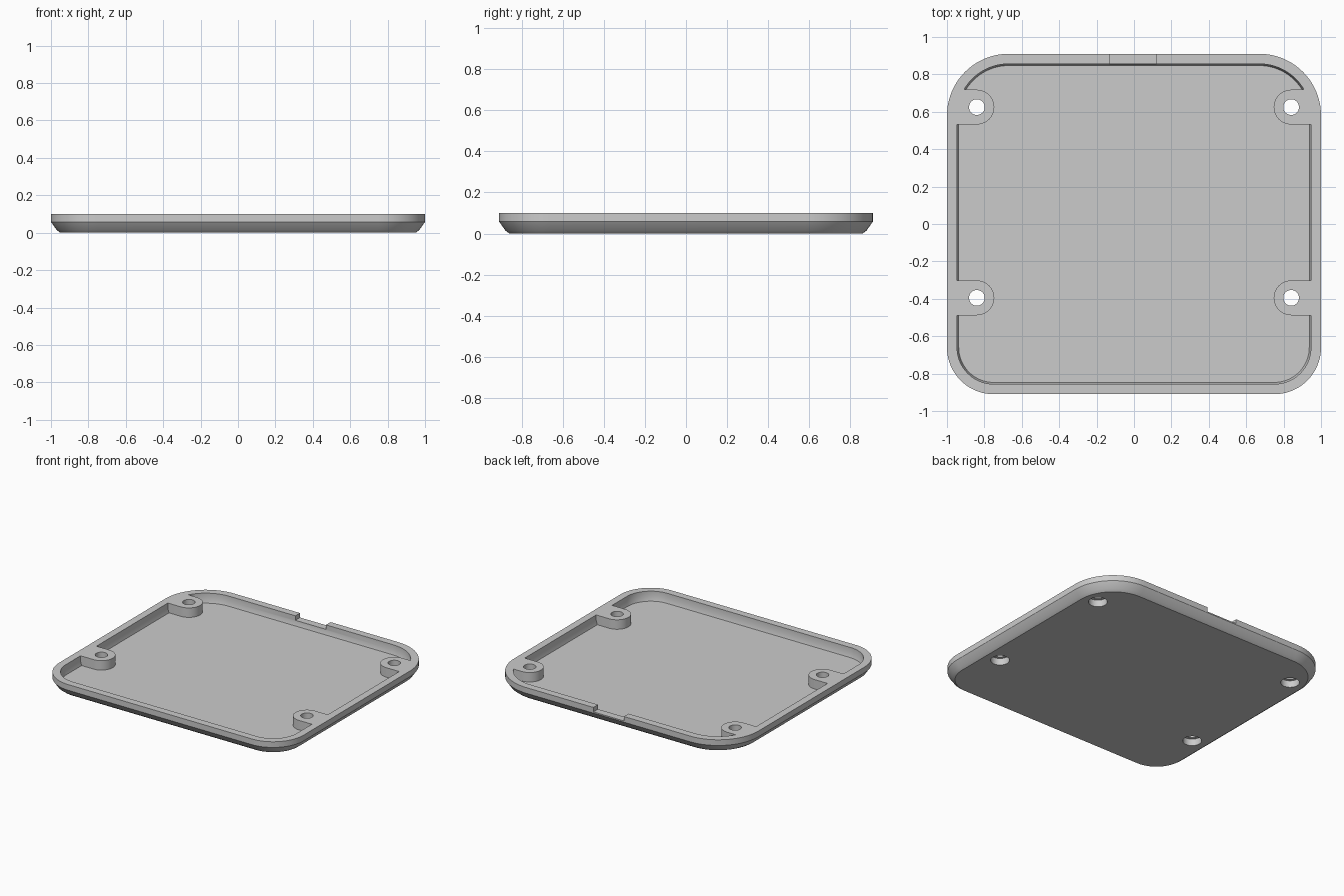
import bpy, bmesh, math

cube = bpy.data.objects.get("Cube")
if cube:
    bpy.data.objects.remove(cube, do_unlink=True)

grey = bpy.data.materials.new("plain grey")
grey.use_nodes = True
colour = (0.6, 0.6, 0.6, 1)
grey.diffuse_color = colour
grey.node_tree.nodes["Principled BSDF"].inputs["Base Color"].default_value = colour

HALF_X, HALF_Y, TOP = 1.0, 0.91, 0.1
BACK_R, FRONT_R = 0.33, 0.25
FLOOR = 0.03


def outline(inset, steps=20):
    """Rounded rectangle with wider corners at the back."""
    pts = []
    corners = [(1, 1, BACK_R), (-1, 1, BACK_R), (-1, -1, FRONT_R), (1, -1, FRONT_R)]
    for quarter, (sx, sy, r) in enumerate(corners):
        cx, cy = sx * (HALF_X - r), sy * (HALF_Y - r)
        for i in range(steps + 1):
            a = (quarter + i / steps) * math.pi / 2
            pts.append((cx + (r - inset) * math.cos(a), cy + (r - inset) * math.sin(a)))
    return pts


def loft(name, layers):
    """Solid through a stack of (outline, height) layers, capped at both ends."""
    bm = bmesh.new()
    rings = [[bm.verts.new((x, y, z)) for x, y in pts] for pts, z in layers]
    for low, high in zip(rings, rings[1:]):
        n = len(low)
        for i in range(n):
            j = (i + 1) % n
            bm.faces.new((low[i], low[j], high[j], high[i]))
    bm.faces.new(rings[0][::-1])
    bm.faces.new(rings[-1])
    bmesh.ops.recalc_face_normals(bm, faces=bm.faces[:])
    mesh = bpy.data.meshes.new(name)
    bm.to_mesh(mesh)
    bm.free()
    mesh.materials.append(grey)
    obj = bpy.data.objects.new(name, mesh)
    bpy.context.collection.objects.link(obj)
    return obj


def circle(cx, cy, r, n=40):
    return [(cx + r * math.cos(2 * math.pi * i / n), cy + r * math.sin(2 * math.pi * i / n))
            for i in range(n)]


def tongue(side, cy, cx=0.84, r=0.093, n=20):
    """Half-round boss outline running outward through the side wall."""
    pts = [(cx - r * math.sin(math.pi * i / n), cy + r * math.cos(math.pi * i / n))
           for i in range(n + 1)]
    pts += [(1.1, cy - r), (1.1, cy + r)]
    return [(side * x, y) for x, y in pts]


def cut(target, tool):
    tool.hide_render = True
    mod = target.modifiers.new("cut", 'BOOLEAN')
    mod.operation, mod.solver, mod.object = 'DIFFERENCE', 'EXACT', tool
    bpy.context.view_layer.objects.active = target
    bpy.ops.object.modifier_apply(modifier=mod.name)
    bpy.data.objects.remove(tool, do_unlink=True)


# Tray body with a chamfered lower edge
tray = loft("cover_tray", [(outline(inset), z) for inset, z in
                           [(0.05, 0), (0.03, 0.015), (0, 0.058), (0, TOP)]])

# Pocket, leaving the four screw bosses standing
pocket = loft("pocket_cutter", [(outline(inset), z) for inset, z in
                                [(0.063, FLOOR), (0.054, 0.06), (0.054, 0.15)]])
screws = [(side, y) for side in (-1, 1) for y in (0.625, -0.395)]
for side, y in screws:
    cut(pocket, loft("boss_shape", [(tongue(side, y), -0.1), (tongue(side, y), 0.3)]))
cut(tray, pocket)

# Screw holes with a wider recess underneath
for side, y in screws:
    small, wide = circle(side * 0.84, y, 0.042), circle(side * 0.84, y, 0.063)
    cut(tray, loft("hole_cutter", [(wide, -0.1), (wide, 0.05), (small, 0.05), (small, 0.2)]))

# Notch in the back rim
notch = [(-0.13, 0.8), (0.12, 0.8), (0.12, 1.0), (-0.13, 1.0)]
cut(tray, loft("notch_cutter", [(notch, 0.067), (notch, 0.2)]))

bpy.ops.object.select_all(action='DESELECT')
tray.select_set(True)
bpy.context.view_layer.objects.active = tray
bpy.ops.object.shade_smooth_by_angle(angle=math.radians(25))
